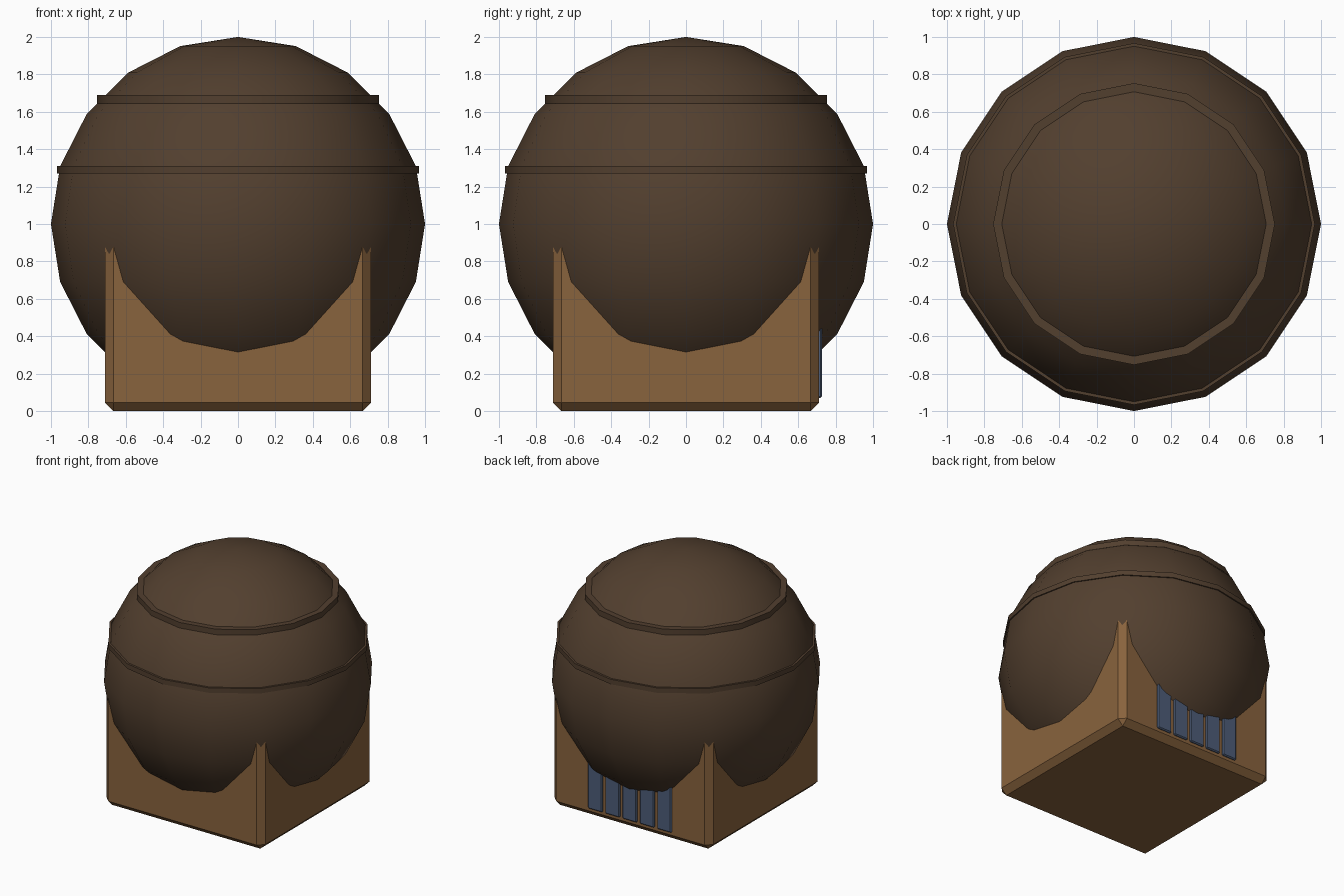
import bpy, bmesh, math

if "Cube" in bpy.data.objects:
    bpy.data.objects.remove(bpy.data.objects["Cube"])


def material(name, rgb):
    m = bpy.data.materials.new(name)
    m.diffuse_color = (*rgb, 1)
    m.use_nodes = True
    m.node_tree.nodes["Principled BSDF"].inputs["Base Color"].default_value = m.diffuse_color
    return m


DOME = material("dark_brown", (0.085, 0.05, 0.028))
WALL = material("light_brown", (0.25, 0.125, 0.047))
GLASS = material("slate_blue", (0.075, 0.11, 0.19))


def finish(name, bm, mat, smooth=True):
    bmesh.ops.recalc_face_normals(bm, faces=bm.faces)
    mesh = bpy.data.meshes.new(name)
    bm.to_mesh(mesh)
    bm.free()
    mesh.materials.append(mat)
    obj = bpy.data.objects.new(name, mesh)
    bpy.context.collection.objects.link(obj)
    if smooth:
        bpy.ops.object.select_all(action='DESELECT')
        obj.select_set(True)
        bpy.context.view_layer.objects.active = obj
        bpy.ops.object.shade_smooth_by_angle(angle=math.radians(30))
    return obj


def box(name, size, centre, bevel, mat):
    bm = bmesh.new()
    bmesh.ops.create_cube(bm, size=1)
    bmesh.ops.scale(bm, vec=size, verts=bm.verts)
    bmesh.ops.translate(bm, vec=centre, verts=bm.verts)
    bmesh.ops.bevel(bm, geom=bm.edges[:], offset=bevel, segments=1,
                    affect='EDGES')
    return finish(name, bm, mat, smooth=False)


def band(name, inner, outer, z0, z1):
    # rectangular section turned into a 16-sided hoop
    bm = bmesh.new()
    section = [(inner, z0), (outer, z0), (outer, z1), (inner, z1)]
    vs = [bm.verts.new((r, 0, z)) for r, z in section]
    es = [bm.edges.new((vs[i], vs[(i + 1) % 4])) for i in range(4)]
    bmesh.ops.spin(bm, geom=vs + es, cent=(0, 0, 0), axis=(0, 0, 1),
                   angle=math.tau, steps=16)
    bmesh.ops.remove_doubles(bm, verts=bm.verts, dist=1e-4)
    return finish(name, bm, DOME)


# Large faceted-outline dome
bm = bmesh.new()
bmesh.ops.create_uvsphere(bm, u_segments=16, v_segments=10, radius=1)
bmesh.ops.translate(bm, vec=(0, 0, 1), verts=bm.verts)
finish("dome", bm, DOME)

# Hoops around the dome
band("lower_band", 0.92, 0.967, 1.27, 1.31)
band("upper_band", 0.69, 0.753, 1.645, 1.69)

# Square base with chamfered edges
box("base", (1.424, 1.424, 1.0), (0, 0, 0.5), 0.046, WALL)

# Row of window panels on the back wall
for i in range(5):
    box(f"window_panel_{i + 1}", (0.13, 0.04, 0.5),
        ((i - 2) * 0.155, 0.706, 0.32), 0.008, GLASS)
